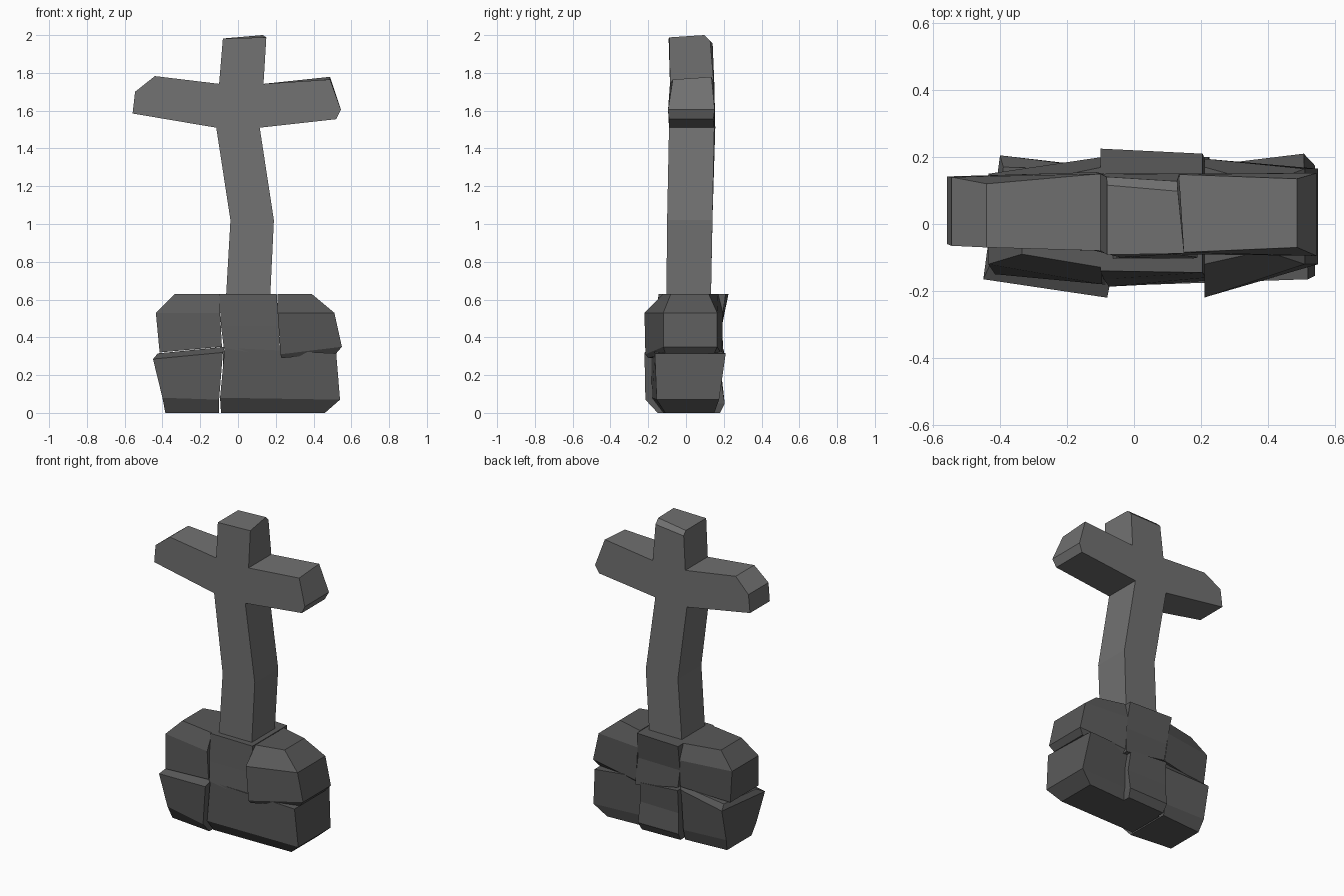
import bpy, bmesh


def material(name, grey):
    m = bpy.data.materials.new(name)
    m.diffuse_color = (grey, grey, grey, 1)
    return m


LIGHT = material("cross_grey", .165)
DARK = material("base_grey", .10)


def finish(name, bm, mat):
    bmesh.ops.recalc_face_normals(bm, faces=bm.faces[:])
    me = bpy.data.meshes.new(name)
    bm.to_mesh(me)
    bm.free()
    me.materials.append(mat)
    ob = bpy.data.objects.new(name, me)
    bpy.context.collection.objects.link(ob)
    return ob


def stone(name, levels):
    """Loft quads; each level: left (x, z, y front, y back[, x back]), then right."""
    bm = bmesh.new()
    rings = []
    for l, r in levels:
        rings.append([bm.verts.new(p) for p in
                      ((l[0], l[2], l[1]), (r[0], r[2], r[1]),
                       (r[-1] if len(r) > 4 else r[0], r[3], r[1]),
                       (l[-1] if len(l) > 4 else l[0], l[3], l[1]))])
    for a, b in zip(rings, rings[1:]):
        for i in range(4):
            j = (i + 1) % 4
            bm.faces.new((a[i], a[j], b[j], b[i]))
    bm.faces.new(rings[0])
    bm.faces.new(rings[-1])
    return finish(name, bm, DARK)


# Crooked cross: outline x, z, front y, back y
outline = [
    (-.07, .50, -.105, .13), (.165, .50, -.105, .13), (.19, 1.02, -.10, .14),
    (.115, 1.51, -.09, .15), (.52, 1.555, -.09, .145), (.545, 1.605, -.095, .152),
    (.487, 1.765, -.07, .135), (.135, 1.742, -.085, .148), (.15, 1.988, -.088, .125),
    (-.08, 1.982, -.092, .14), (-.10, 1.742, -.08, .15), (-.44, 1.783, -.07, .12),
    (-.545, 1.70, -.065, .14), (-.558, 1.585, -.06, .142), (-.115, 1.51, -.08, .155),
    (-.04, 1.02, -.10, .14)]
bm = bmesh.new()
front = [bm.verts.new((x, f, z)) for x, z, f, b in outline]
back = [bm.verts.new((x - (.022 if z > 1.985 else 0), b, z + (.014 if z > 1.76 and x > 0 else 0)))
        for x, z, f, b in outline]
bm.faces.new(front)
bm.faces.new(back[::-1])
for i in range(len(outline)):
    j = (i + 1) % len(outline)
    bm.faces.new((front[i], back[i], back[j], front[j]))
# Worn edge at the back of the top
bmesh.ops.bisect_plane(bm, geom=bm.verts[:] + bm.edges[:] + bm.faces[:],
                       plane_co=(0, .10, 1.998), plane_no=(0, .7, .7), clear_outer=True)
bmesh.ops.holes_fill(bm, edges=[e for e in bm.edges if e.is_boundary])
finish("stone_cross", bm, LIGHT)

# Upper row of base stones
stone("upper_left_stone", [
    ((-.415, .32, -.15, .14), (-.085, .35, -.18, .18)),
    ((-.435, .53, -.12, .15), (-.095, .53, -.18, .20)),
    ((-.335, .63, -.09, .12), (-.095, .63, -.13, .17))])
stone("upper_middle_stone", [
    ((-.075, .345, -.187, .19), (.225, .29, -.172, .20)),
    ((-.09, .46, -.165, .19), (.215, .46, -.16, .185)),
    ((-.10, .63, -.14, .225), (.205, .63, -.145, .21))])
stone("upper_right_stone", [
    ((.23, .29, -.20, .17), (.52, .315, -.11, .15)),
    ((.225, .31, -.215, .19), (.55, .35, -.12, .165)),
    ((.21, .53, -.22, .195), (.51, .53, -.12, .165)),
    ((.21, .63, -.12, .17), (.39, .63, -.08, .12))])

# Lower row of base stones
stone("lower_left_stone", [
    ((-.385, 0, -.12, .13), (-.10, 0, -.15, .15)),
    ((-.40, .08, -.15, .16), (-.10, .07, -.215, .17)),
    ((-.45, .285, -.165, .205, -.40), (-.08, .32, -.22, .165)),
    ((-.425, .315, -.11, .17, -.39), (-.07, .35, -.17, .16))])
stone("lower_right_stone", [
    ((-.09, 0, -.12, .12), (.46, 0, -.11, .15)),
    ((-.095, .08, -.18, .14), (.54, .07, -.155, .175)),
    ((-.07, .345, -.185, .14), (.52, .315, -.165, .21, .507))])
stone("lower_back_stone", [
    ((-.08, 0, 0, .17), (.19, 0, 0, .18)),
    ((-.085, .05, 0, .20), (.20, .05, 0, .205)),
    ((-.08, .18, 0, .19), (.20, .18, 0, .185)),
    ((-.08, .33, 0, .20), (.19, .31, 0, .20))])
